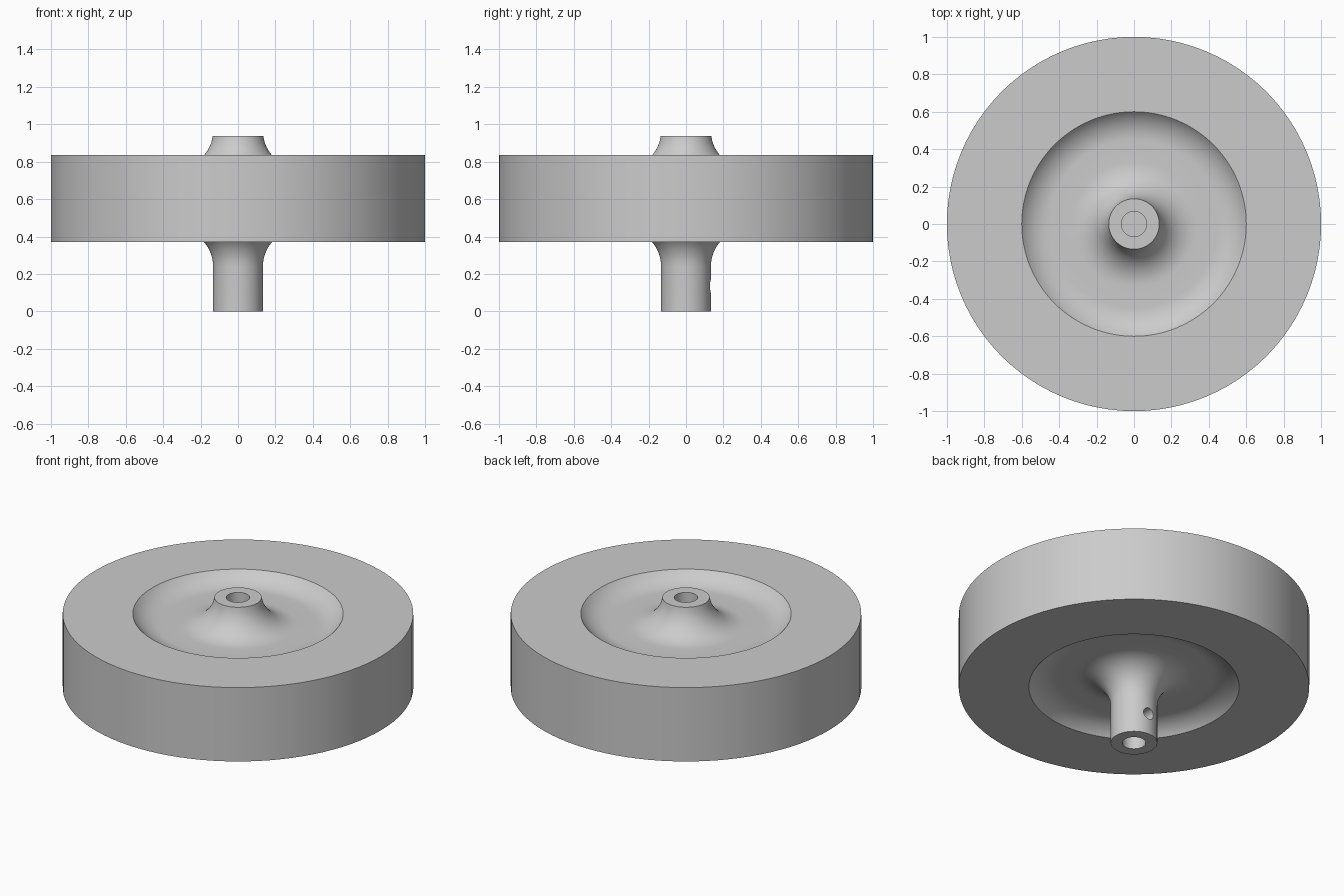
import bpy, bmesh
from math import sin, cos, pi, radians, sqrt, acos
from mathutils import Vector, Matrix

cube = bpy.data.objects.get("Cube")
if cube:
    bpy.data.objects.remove(cube, do_unlink=True)

SEGMENTS = 96
HUB_R, BORE_R, DISH_R, WHEEL_R = 0.133, 0.067, 0.6, 1.0
RIM_LOW, RIM_TOP, HUB_TOP = 0.37, 0.835, 0.937
FILLET, DEPTH, BORE_DEPTH = 0.2, 0.07, 0.28
STEPS = 14

grey = bpy.data.materials.new("plain grey")
grey.use_nodes = True
grey.diffuse_color = (0.6, 0.6, 0.6, 1)
grey.node_tree.nodes["Principled BSDF"].inputs["Base Color"].default_value = (0.6, 0.6, 0.6, 1)


def arc(cx, cz, a0, a1):
    """Points on a fillet arc, angles in radians."""
    return [(cx + FILLET * cos(a0 + (a1 - a0) * i / STEPS),
             cz + FILLET * sin(a0 + (a1 - a0) * i / STEPS)) for i in range(STEPS + 1)]


def half_profile(rim_z, end_z, side):
    """Bore, hub, dish and rim of one face, from the axis outwards; side is +1 up, -1 down."""
    height = abs(end_z - rim_z)
    lift = FILLET - DEPTH                      # fillet centre above the rim plane
    start = pi if height >= lift else pi + acos(sqrt(1 - ((lift - height) / FILLET) ** 2))
    reach = sqrt(FILLET ** 2 - lift ** 2)
    points = [(0, height - BORE_DEPTH), (BORE_R, height - BORE_DEPTH),
              (BORE_R, height)]
    if height > lift:
        points.append((HUB_R, height))
    points += arc(HUB_R + FILLET, lift, start, 1.5 * pi)
    points += arc(DISH_R - reach, lift, 1.5 * pi, 2 * pi - acos(reach / FILLET))
    points.append((WHEEL_R, 0))
    return [(r, rim_z + side * z) for r, z in points]


# Wheel: one closed profile turned about the vertical axis
profile = half_profile(RIM_LOW, 0, -1) + half_profile(RIM_TOP, HUB_TOP, 1)[::-1]
bm = bmesh.new()
verts = [bm.verts.new((r, 0, z)) for r, z in profile]
edges = [bm.edges.new(pair) for pair in zip(verts, verts[1:])]
bmesh.ops.spin(bm, geom=verts + edges, cent=(0, 0, 0), axis=(0, 0, 1),
               angle=2 * pi, steps=SEGMENTS, use_duplicate=False)
bmesh.ops.remove_doubles(bm, verts=bm.verts[:], dist=0.0002)
bmesh.ops.recalc_face_normals(bm, faces=bm.faces[:])
mesh = bpy.data.meshes.new("wheel")
bm.to_mesh(mesh)
bm.free()
mesh.materials.append(grey)
wheel = bpy.data.objects.new("wheel", mesh)
bpy.context.collection.objects.link(wheel)

# Set screw hole through the back of the hub into the bore
bpy.ops.mesh.primitive_cylinder_add(vertices=32, radius=0.036, depth=0.3,
                                    location=(0, 0.17, 0.135), rotation=(radians(90), 0, 0))
cutter = bpy.context.object
cutter.name = "screw_hole_cutter"
cutter.hide_render = True
cutter.data.materials.append(grey)
cut = wheel.modifiers.new("screw hole", 'BOOLEAN')
cut.operation = 'DIFFERENCE'
cut.solver = 'EXACT'
cut.object = cutter

bpy.ops.object.select_all(action='DESELECT')
wheel.select_set(True)
bpy.context.view_layer.objects.active = wheel
bpy.ops.object.modifier_apply(modifier=cut.name)
bpy.data.objects.remove(cutter, do_unlink=True)
bpy.ops.object.shade_smooth_by_angle(angle=radians(30))
